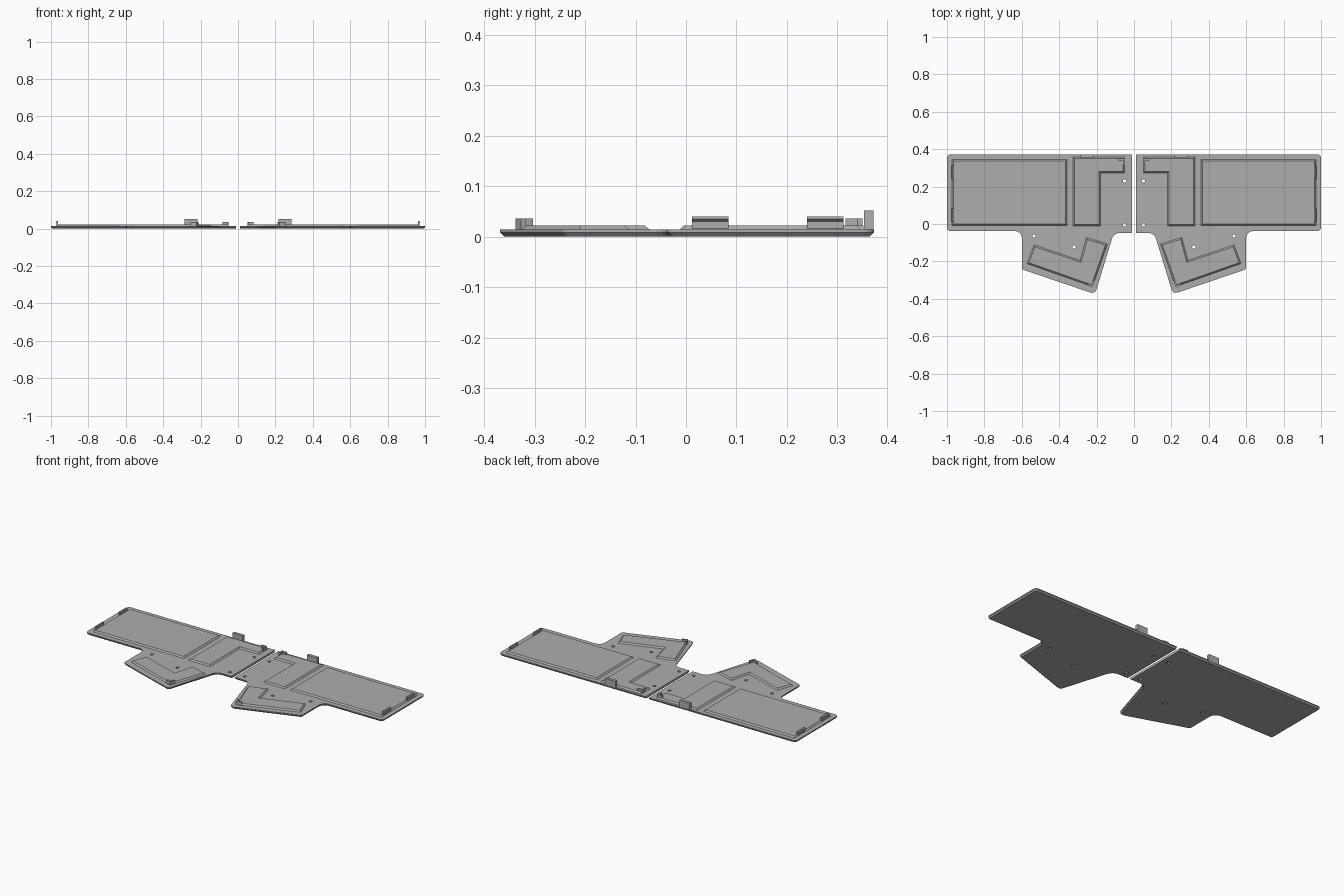
import bpy, bmesh, math
from mathutils import Vector

cube = bpy.data.objects.get("Cube")
if cube:
    bpy.data.objects.remove(cube)

grey = bpy.data.materials.new("mid grey")
grey.use_nodes = True
COLOUR = (0.42, 0.42, 0.42, 1)
grey.diffuse_color = COLOUR
grey.node_tree.nodes["Principled BSDF"].inputs["Base Color"].default_value = COLOUR


def rounded(corners, steps=4):
    """Round each (x, y, radius) corner of an outline."""
    out, n = [], len(corners)
    for i, (x, y, r) in enumerate(corners):
        p = Vector((x, y))
        if not r:
            out.append(p)
            continue
        a = (Vector(corners[i - 1][:2]) - p).normalized()
        b = (Vector(corners[(i + 1) % n][:2]) - p).normalized()
        half = a.angle(b) / 2
        centre = p + (a + b).normalized() * r / math.sin(half)
        start = p + a * r / math.tan(half) - centre
        end = p + b * r / math.tan(half) - centre
        sweep = start.angle_signed(end)
        for k in range(steps + 1):
            t = -sweep * k / steps
            c, s = math.cos(t), math.sin(t)
            out.append(centre + Vector((c * start.x - s * start.y, s * start.x + c * start.y)))
    return out


def inset(pts, d, keep_x=None):
    """Move a counter-clockwise outline inwards, leaving the edge on keep_x in place."""
    out, n = [], len(pts)
    for i, p in enumerate(pts):
        u, v = (p - pts[i - 1]).normalized(), (pts[(i + 1) % n] - p).normalized()
        nu, nv = Vector((-u.y, u.x)), Vector((-v.y, v.x))
        q = p + (nu + nv) * d / (1 + nu.dot(nv))
        if keep_x is not None and abs(p.x - keep_x) < 1e-5:
            q.x = keep_x
        out.append(q)
    return out


def loft(name, rings, place=lambda v: v):
    """Solid through stacked rings of 3D points, with flat ends."""
    bm = bmesh.new()
    loops = [[bm.verts.new(place(Vector(p))) for p in ring] for ring in rings]
    bm.faces.new(loops[0])
    bm.faces.new(loops[-1])
    for low, high in zip(loops, loops[1:]):
        for i in range(len(low)):
            bm.faces.new((low[i - 1], low[i], high[i], high[i - 1]))
    bmesh.ops.recalc_face_normals(bm, faces=bm.faces)
    mesh = bpy.data.meshes.new(name)
    bm.to_mesh(mesh)
    bm.free()
    mesh.materials.append(grey)
    obj = bpy.data.objects.new(name, mesh)
    bpy.context.collection.objects.link(obj)
    return obj


def ring(pts, z):
    return [(p[0], p[1], z) for p in pts]


def prism(name, pts, z0, z1, place):
    return loft(name, [ring(pts, z0), ring(pts, z1)], place)


PLATE_TOP, PAD_TOP, EDGE, INNER = 0.014, 0.022, 0.008, 0.012
OUTLINE = rounded([(INNER, 0.372, 0), (INNER, -0.047, 0), (0.108, -0.047, 0.045),
                   (0.208, -0.375, 0.025), (0.6, -0.242, 0.016), (0.6, -0.038, 0.035),
                   (1, -0.038, 0.02), (1, 0.372, 0.02)])
PADS = {
    "main_pad": [(0.358, -0.008), (0.972, -0.008), (0.972, 0.345), (0.358, 0.345)],
    "inner_pad": [(0.18, -0.012), (0.325, -0.012), (0.325, 0.358), (0.05, 0.358),
                  (0.05, 0.273), (0.18, 0.273)],
    "thumb_pad": [(0.142, -0.107), (0.222, -0.335), (0.572, -0.212), (0.535, -0.112),
                  (0.288, -0.195), (0.255, -0.072)],
}
HOLES = [(0.05, 0.23), (0.05, -0.005), (0.32, -0.123), (0.535, -0.064)]


def bracket(name, corner, along, across, place):
    """L-shaped corner guard standing on a pad corner."""
    c, a, b = Vector(corner), Vector(along).normalized(), Vector(across).normalized()
    length, wall = 0.034, 0.01
    pts = [c, c + a * length, c + a * length + b * wall, c + (a + b) * wall,
           c + b * length + a * wall, c + b * length]
    prism(name, pts, PLATE_TOP, 0.036, place)


def build_half(side, sign):
    def place(v):
        return Vector((sign * v.x, v.y, v.z))

    # Base plate with chamfered underside
    low = inset(OUTLINE, EDGE, INNER)
    plate = loft(side + "_base_plate",
                 [ring(low, 0), ring(OUTLINE, EDGE), ring(OUTLINE, PLATE_TOP)], place)

    # Countersunk screw holes
    cutters = []
    for x, y in HOLES:
        rings = []
        for z, r in ((-0.01, 0.013), (0.005, 0.013), (0.005, 0.009), (0.03, 0.009)):
            rings.append([(x + r * math.cos(t * math.tau / 16),
                           y + r * math.sin(t * math.tau / 16), z) for t in range(16)])
        cutters.append(loft(side + "_hole_cutter", rings, place))
        cut = plate.modifiers.new("screw_hole", 'BOOLEAN')
        cut.object, cut.solver = cutters[-1], 'EXACT'
    bpy.context.view_layer.update()
    evaluated = plate.evaluated_get(bpy.context.evaluated_depsgraph_get())
    plate.data = bpy.data.meshes.new_from_object(evaluated)
    plate.modifiers.clear()
    for cutter in cutters:
        bpy.data.objects.remove(cutter)

    # Raised pads with sloped sides
    for name, corners in PADS.items():
        pts = [Vector(p) for p in corners]
        loft(f"{side}_{name}", [ring(pts, PLATE_TOP - 0.001), ring(pts, PLATE_TOP),
                                ring(inset(pts, 0.008), PAD_TOP)], place)

    # Snap clips with an outward barb on the outer end
    profile = [(0.962, PLATE_TOP), (0.97, PLATE_TOP), (0.97, 0.03), (0.976, 0.035),
               (0.971, 0.04), (0.962, 0.04)]
    for name, y0, y1 in (("front_clip", 0.012, 0.084), ("back_clip", 0.24, 0.312)):
        loft(f"{side}_{name}", [[(x, y, z) for x, z in profile] for y in (y0, y1)], place)

    # Tall tab on the back edge
    tab = [(0.216, 0.353), (0.285, 0.353), (0.285, 0.371), (0.216, 0.371)]
    prism(side + "_back_tab", tab, EDGE, 0.052, place)

    # Corner guards
    bracket(side + "_inner_guard", (0.05, 0.35), (1, 0), (0, -1), place)
    bracket(side + "_thumb_guard", (0.222, -0.338), (0.35, 0.123), (-0.08, 0.228), place)


build_half("left", 1)
build_half("right", -1)
